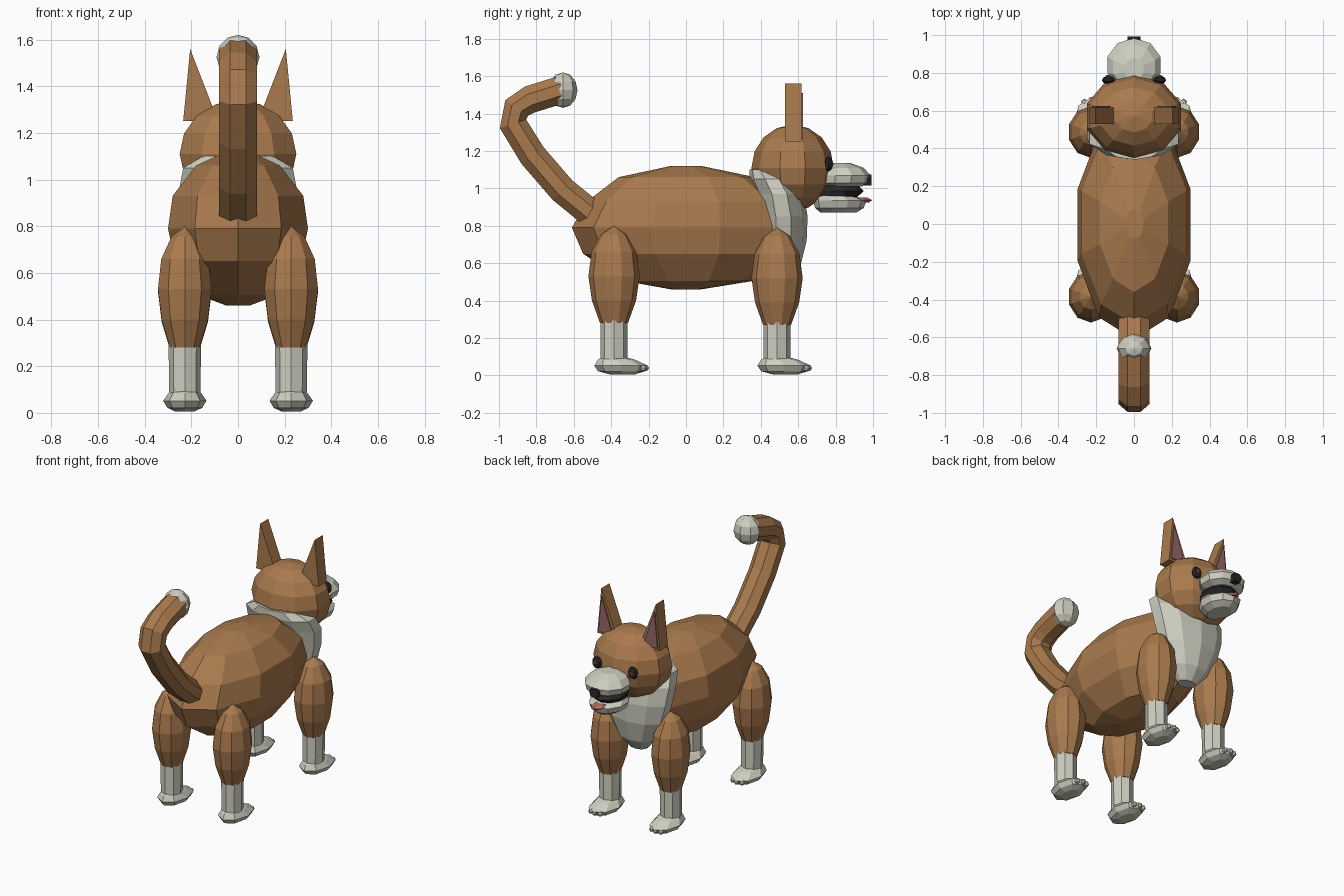
import bpy, bmesh, math
from mathutils import Vector


def material(name, rgb):
    m = bpy.data.materials.new(name)
    m.diffuse_color = (*rgb, 1)
    return m


BROWN = material("tan fur", (0.40, 0.195, 0.075))
WHITE = material("white fur", (0.62, 0.62, 0.53))
DARK = material("black", (0.02, 0.02, 0.02))
EARPINK = material("inner ear", (0.31, 0.14, 0.14))
TONGUE = material("tongue pink", (0.48, 0.16, 0.14))
AMBER = material("eye brown", (0.22, 0.08, 0.025))


def skin(name, rings, mat):
    """Join equal-length rings of points into a closed flat-shaded solid."""
    bm = bmesh.new()
    loops = [[bm.verts.new(p) for p in r] for r in rings]
    n = len(loops[0])
    for a, b in zip(loops, loops[1:]):
        for i in range(n):
            j = (i + 1) % n
            bm.faces.new((a[i], a[j], b[j], b[i]))
    bm.faces.new(loops[0][::-1])
    bm.faces.new(loops[-1])
    bmesh.ops.remove_doubles(bm, verts=bm.verts, dist=0.0005)
    bmesh.ops.recalc_face_normals(bm, faces=bm.faces)
    me = bpy.data.meshes.new(name)
    bm.to_mesh(me)
    bm.free()
    me.materials.append(mat)
    ob = bpy.data.objects.new(name, me)
    bpy.context.collection.objects.link(ob)
    return ob


def loft(name, levels, mat, x=0, y=0, n=10):
    """Stack of ellipses, each level = (z, y_min, y_max, half_width)."""
    widest = max(math.sin(2 * math.pi * i / n) for i in range(n))
    rings = []
    for z, y0, y1, w in levels:
        rings.append([(x + w / widest * math.sin(2 * math.pi * i / n),
                       y + (y0 + y1) / 2 + (y1 - y0) / 2 * math.cos(2 * math.pi * i / n), z)
                      for i in range(n)])
    return skin(name, rings, mat)


def ball(name, c, r, mat, n=10, rows=8):
    levels = []
    for k in range(rows + 1):
        a = math.pi * k / rows
        s = max(math.sin(a), 0.0)
        levels.append((c[2] - r[2] * math.cos(a), c[1] - r[1] * s, c[1] + r[1] * s, r[0] * s))
    return loft(name, levels, mat, x=c[0], n=n)


def prism(name, outline, y0, y1, mat):
    return skin(name, [[(x, y, z) for x, z in outline] for y in (y0, y1)], mat)


# Torso and chest bib
loft("torso", [(0.46, -0.08, 0.08, 0.05), (0.505, -0.33, 0.36, 0.17),
               (0.65, -0.55, 0.56, 0.27), (0.79, -0.61, 0.60, 0.30),
               (0.93, -0.53, 0.55, 0.28), (1.06, -0.36, 0.37, 0.18),
               (1.12, -0.08, 0.08, 0.05)], BROWN)
loft("chest", [(0.50, 0.46, 0.55, 0.06), (0.58, 0.42, 0.61, 0.13),
               (0.72, 0.40, 0.645, 0.20), (0.85, 0.39, 0.65, 0.235),
               (0.97, 0.37, 0.63, 0.25), (1.05, 0.34, 0.58, 0.235),
               (1.10, 0.34, 0.50, 0.15)], WHITE)

# Head, muzzle and mouth
ball("head", (0, 0.57, 1.11), (0.25, 0.22, 0.23), BROWN)
loft("upper_muzzle", [(1.01, 0.74, 0.94, 0.09), (1.03, 0.70, 0.975, 0.13),
                      (1.07, 0.70, 0.985, 0.14), (1.11, 0.71, 0.95, 0.11),
                      (1.135, 0.76, 0.88, 0.05)], WHITE)
loft("mouth", [(0.94, 0.68, 0.90, 0.09), (0.985, 0.68, 0.95, 0.105),
               (1.015, 0.68, 0.92, 0.09)], DARK)
loft("lower_jaw", [(0.87, 0.72, 0.91, 0.06), (0.895, 0.69, 0.95, 0.10),
                   (0.935, 0.68, 0.965, 0.115), (0.96, 0.69, 0.90, 0.10)], WHITE)
loft("tongue", [(0.925, 0.76, 0.98, 0.04), (0.937, 0.76, 0.995, 0.055),
                (0.95, 0.76, 0.97, 0.045)], TONGUE, n=8)
prism("nose", [(-0.022, 1.015), (0.022, 1.015), (0.035, 1.055), (0.02, 1.073),
               (-0.02, 1.073), (-0.035, 1.055)], 0.95, 0.993, DARK)

for side, s in (("left", -1), ("right", 1)):
    # Ears with a recessed-looking pink lining
    prism(side + "_ear", [(s * 0.085, 1.25), (s * 0.235, 1.25), (s * 0.205, 1.56)],
          0.53, 0.617, BROWN)
    prism(side + "_ear_lining", [(s * 0.115, 1.265), (s * 0.222, 1.265), (s * 0.199, 1.51)],
          0.617, 0.625, EARPINK)
    # Eyes
    ball(side + "_eye", (s * 0.135, 0.762, 1.13), (0.036, 0.022, 0.04), DARK, 8, 6)
    ball(side + "_iris", (s * 0.138, 0.775, 1.13), (0.017, 0.014, 0.02), AMBER, 8, 4)

    # Legs: thigh, shin, paw and toes
    for end, y, dz in (("hind", -0.385, 0.0), ("front", 0.487, -0.01)):
        name, x = f"{side}_{end}_", s * 0.228
        loft(name + "thigh", [(z + dz, -r, r, r * 0.84) for z, r in
                              ((0.28, 0.075), (0.40, 0.118), (0.53, 0.137),
                               (0.66, 0.120), (0.755, 0.068), (0.80, 0.0))], BROWN, x, y)
        loft(name + "shin", [(0.05, -0.072, 0.072, 0.066), (0.30, -0.072, 0.072, 0.07)],
             WHITE, x, y, 8)
        loft(name + "paw", [(0.005, -0.02, 0.11, 0.04), (0.022, -0.085, 0.165, 0.075),
                            (0.052, -0.105, 0.182, 0.093), (0.085, -0.085, 0.11, 0.07),
                            (0.102, -0.05, 0.04, 0.045)], WHITE, x, y, 8)
        for k in (-1, 0, 1):
            ball(f"{name}toe_{k + 2}", (x + k * 0.035, y + 0.165 - abs(k) * 0.01, 0.04),
                 (0.014, 0.022, 0.018), WHITE, 6, 4)

# Tail swept along a curved path in the middle plane
path = [(-0.50, 0.86), (-0.66, 0.99), (-0.82, 1.175), (-0.925, 1.345),
        (-0.905, 1.43), (-0.835, 1.475), (-0.66, 1.53)]
pts = [Vector((0, y, z)) for y, z in path]
rings = []
for i, p in enumerate(pts):
    t = (pts[min(i + 1, len(pts) - 1)] - pts[max(i - 1, 0)]).normalized()
    up = Vector((0, -t.z, t.y))
    ring = []
    for k in range(8):
        a = 2 * math.pi * (k + 0.5) / 8
        ring.append(p + 0.088 * math.cos(a) * Vector((1, 0, 0)) + 0.08 * math.sin(a) * up)
    rings.append(ring)
skin("tail", rings, BROWN)
ball("tail_tip", (0, -0.658, 1.525), (0.092, 0.078, 0.095), WHITE, 8, 6)
